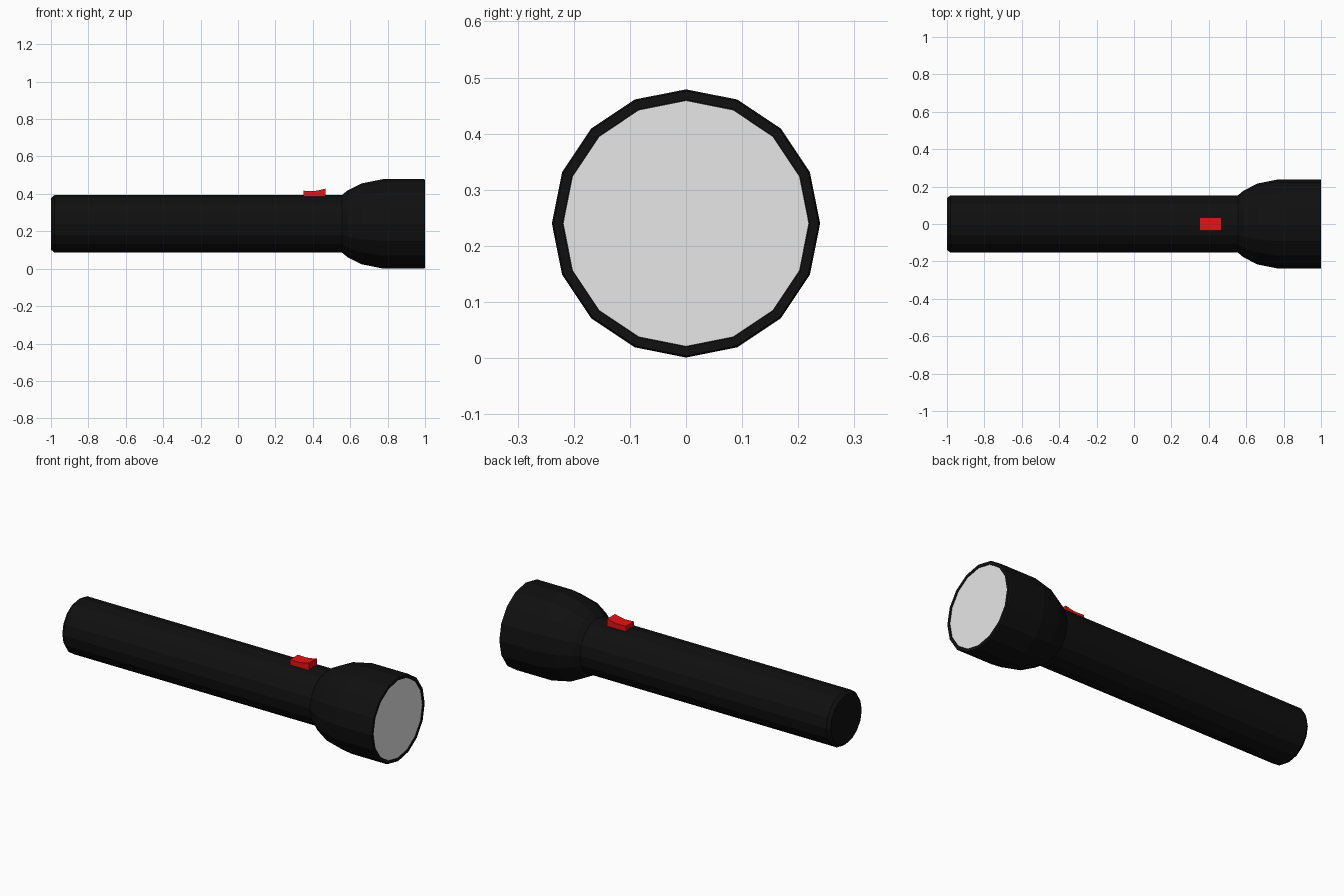
import bpy, bmesh, math

if "Cube" in bpy.data.objects:
    bpy.data.objects.remove(bpy.data.objects["Cube"])

CZ, SIDES = 0.24, 16


def material(name, rgb):
    m = bpy.data.materials.new(name)
    m.diffuse_color = (*rgb, 1)
    m.use_nodes = True
    m.node_tree.nodes["Principled BSDF"].inputs["Base Color"].default_value = m.diffuse_color
    return m


black = material("black plastic", (0.005, 0.005, 0.005))
red = material("red switch", (0.8, 0.006, 0.006))
grey = material("lens grey", (0.8, 0.8, 0.8))


def finish(name, bm, mat):
    bmesh.ops.recalc_face_normals(bm, faces=bm.faces)
    me = bpy.data.meshes.new(name)
    bm.to_mesh(me)
    bm.free()
    me.materials.append(mat)
    ob = bpy.data.objects.new(name, me)
    bpy.context.collection.objects.link(ob)
    return ob


def lathe(name, profile, mat, cap_end=True):
    """Revolve (x, radius) points around the long axis, with capped ends."""
    bm = bmesh.new()
    rings = [[bm.verts.new((x, r * math.sin(2 * math.pi * i / SIDES),
                            CZ + r * math.cos(2 * math.pi * i / SIDES)))
              for i in range(SIDES)] for x, r in profile]
    for a, b in zip(rings, rings[1:]):
        for i in range(SIDES):
            j = (i + 1) % SIDES
            bm.faces.new((a[i], a[j], b[j], b[i]))
    bm.faces.new(rings[0])
    if cap_end:
        bm.faces.new(rings[-1])
    return finish(name, bm, mat)


# Handle tube, flared head and rim in one turned shell
lathe("body", [(-1, 0.138), (-0.982, 0.153), (0.555, 0.153), (0.585, 0.178),
               (0.66, 0.216), (0.775, 0.239), (0.994, 0.239), (1, 0.236),
               (1, 0.22), (0.99, 0.22)], black)

# Lens disc just inside the rim
lathe("lens", [(0.991, 0.219), (0.997, 0.219)], grey)

# Rocker switch: side profile extruded across y
bm = bmesh.new()
outline = [(0.35, 0.38), (0.467, 0.38), (0.467, 0.428), (0.437, 0.42),
           (0.405, 0.415), (0.35, 0.417)]
face = bm.faces.new([bm.verts.new((x, -0.035, z)) for x, z in outline])
ext = bmesh.ops.extrude_face_region(bm, geom=[face])["geom"]
bmesh.ops.translate(bm, vec=(0, 0.07, 0),
                    verts=[v for v in ext if isinstance(v, bmesh.types.BMVert)])
finish("switch", bm, red)
